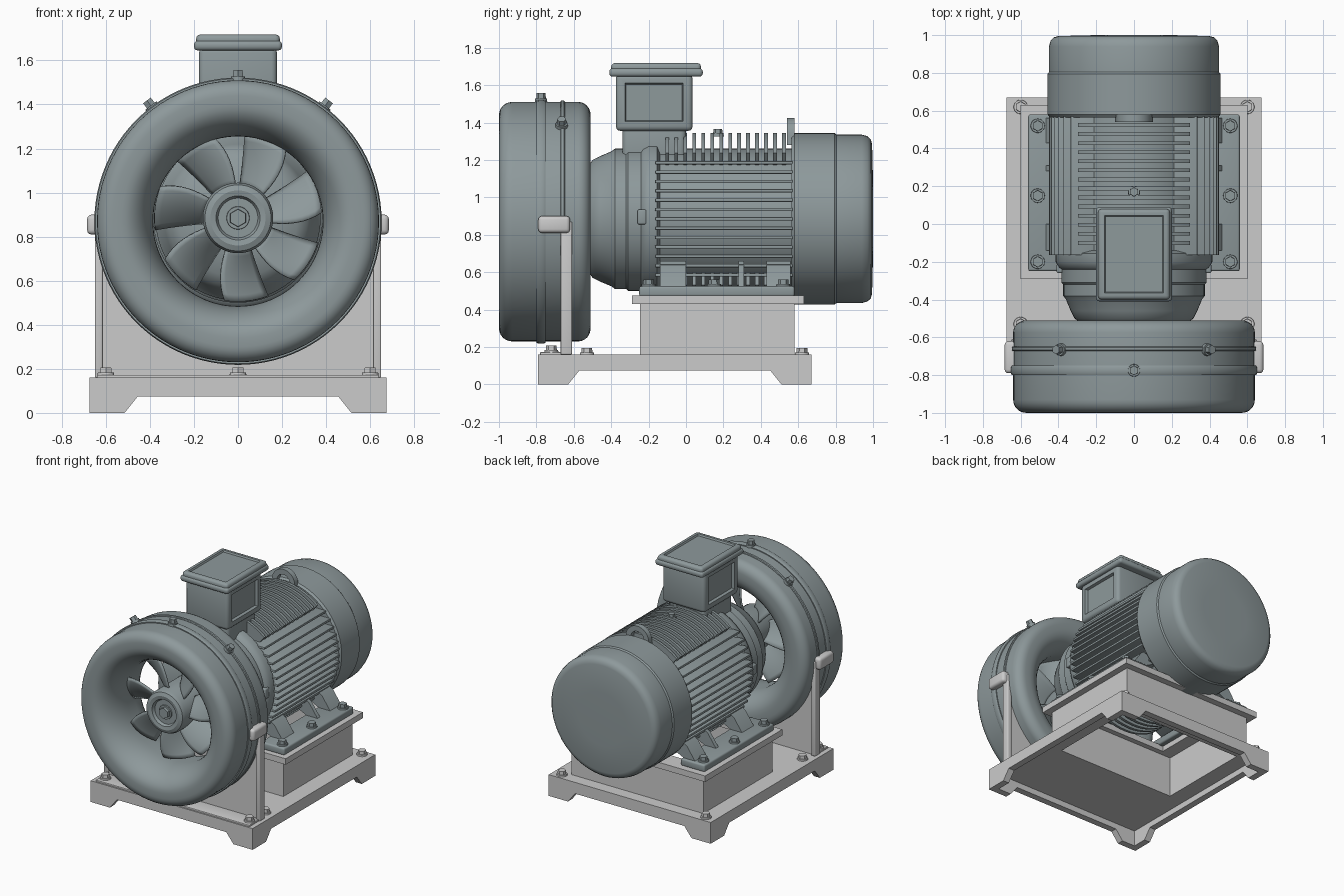
import bpy, bmesh
from math import sin, cos, pi, radians
from mathutils import Vector, Matrix

if "Cube" in bpy.data.objects:
    bpy.data.objects.remove(bpy.data.objects["Cube"])

RZ, MZ = 0.87, 0.885   # axis heights of the fan ring and the motor

paint = bpy.data.materials.new("blue_grey_paint")
paint.diffuse_color = (0.27, 0.32, 0.33, 1)
paint.use_nodes = True
paint.node_tree.nodes["Principled BSDF"].inputs["Base Color"].default_value = paint.diffuse_color


def finish(name, bm, mat=None):
    bmesh.ops.recalc_face_normals(bm, faces=bm.faces)
    me = bpy.data.meshes.new(name)
    bm.to_mesh(me)
    bm.free()
    ob = bpy.data.objects.new(name, me)
    bpy.context.collection.objects.link(ob)
    if mat:
        me.materials.append(mat)
    return ob


def box(name, x0, x1, y0, y1, z0, z1, bevel=0.01, mat=None, recess=(), rim=0.035, depth=0.02):
    bm = bmesh.new()
    bmesh.ops.create_cube(bm, size=1)
    for v in bm.verts:
        v.co = ((x0 + x1) / 2 + v.co.x * (x1 - x0), (y0 + y1) / 2 + v.co.y * (y1 - y0),
                (z0 + z1) / 2 + v.co.z * (z1 - z0))
    if bevel:
        bmesh.ops.bevel(bm, geom=bm.edges[:], offset=bevel, segments=3, profile=0.5, affect='EDGES')
    for d in recess:
        bm.normal_update()
        f = max((f for f in bm.faces if f.normal.dot(Vector(d)) > 0.99), key=lambda f: f.calc_area())
        bmesh.ops.inset_individual(bm, faces=[f], thickness=rim)
        bmesh.ops.inset_individual(bm, faces=[f], thickness=0.008, depth=-depth)
    return finish(name, bm, mat)


def lathe(name, prof, zc, mat=paint, seg=72, loop=False):
    # spin (radius, y) points round a horizontal axis at height zc
    bm = bmesh.new()
    rings = [[bm.verts.new((r * cos(2 * pi * i / seg), y, zc + r * sin(2 * pi * i / seg)))
              for i in range(seg)] for r, y in prof]
    for a, b in zip(rings, rings[1:] + (rings[:1] if loop else [])):
        for i in range(seg):
            j = (i + 1) % seg
            bm.faces.new((a[i], a[j], b[j], b[i]))
    if not loop:
        bm.faces.new(rings[0])
        bm.faces.new(rings[-1])
    return finish(name, bm, mat)


def prism(name, pts, axis, a0, a1, mat=None):
    # extrude an outline: axis 'y' takes (x, z) points, axis 'x' takes (y, z) points
    bm = bmesh.new()
    place = (lambda p, a: (p[0], a, p[1])) if axis == 'y' else (lambda p, a: (a, p[0], p[1]))
    f = bm.faces.new([bm.verts.new(place(p, a0)) for p in pts])
    ext = bmesh.ops.extrude_face_region(bm, geom=[f])
    move = Vector((0, a1 - a0, 0) if axis == 'y' else (a1 - a0, 0, 0))
    bmesh.ops.translate(bm, vec=move, verts=[g for g in ext['geom'] if isinstance(g, bmesh.types.BMVert)])
    return finish(name, bm, mat)


def frame(name, outer, inner, z0, z1, mat=None):
    # rectangular tube; rectangles are (x0, x1, y0, y1)
    bm = bmesh.new()
    loops = []
    for (x0, x1, y0, y1), z in ((outer, z0), (outer, z1), (inner, z1), (inner, z0)):
        loops.append([bm.verts.new(p) for p in ((x0, y0, z), (x1, y0, z), (x1, y1, z), (x0, y1, z))])
    for k in range(4):
        a, b = loops[k], loops[(k + 1) % 4]
        for i in range(4):
            bm.faces.new((a[i], a[(i + 1) % 4], b[(i + 1) % 4], b[i]))
    return finish(name, bm, mat)


def bolt(name, loc, d=(0, 0, 1), r=0.03, h=0.035, mat=None):
    # washer plus hexagon head
    bm = bmesh.new()
    for seg, rad, lo, hi in ((20, r * 1.3, -0.01, h * 0.3), (6, r, 0, h)):
        bmesh.ops.create_cone(bm, cap_ends=True, segments=seg, radius1=rad, radius2=rad * 0.94,
                              depth=hi - lo, matrix=Matrix.Translation((0, 0, (lo + hi) / 2)))
    rot = Vector((0, 0, 1)).rotation_difference(Vector(d)).to_matrix().to_4x4()
    bm.transform(Matrix.Translation(loc) @ rot)
    return finish(name, bm, mat)


def arc(r, a0, a1, n, zc):
    return [(r * cos(radians(a0 + (a1 - a0) * i / n)), zc + r * sin(radians(a0 + (a1 - a0) * i / n)))
            for i in range(n + 1)]


# base tray with corner feet
frame("base_plate", (-0.675, 0.675, -0.79, 0.67), (-0.5, 0.5, -0.2, 0.53), 0.12, 0.16)
def skirt(a, b):
    return [(a, 0), (a + 0.16, 0), (a + 0.22, 0.075), (b - 0.22, 0.075), (b - 0.16, 0), (b, 0), (b, 0.159), (a, 0.159)]
prism("base_front_skirt", skirt(-0.675, 0.675), 'y', -0.79, -0.74)
prism("base_back_skirt", skirt(-0.675, 0.675), 'y', 0.62, 0.67)
for s in (-1, 1):
    prism("base_side_skirt", skirt(-0.79, 0.67), 'x', s * 0.675, s * 0.625)
    for y in (-0.53, 0.62):
        bolt("base_bolt", (s * 0.6, y, 0.16))
for x in (-0.6, 0, 0.6):
    bolt("support_bolt", (x, -0.72, 0.172))

# pedestal, open top and bottom
frame("pedestal", (-0.55, 0.55, -0.245, 0.58), (-0.5, 0.5, -0.2, 0.53), 0.15, 0.44)
frame("pedestal_flange", (-0.6, 0.6, -0.29, 0.63), (-0.4, 0.4, -0.16, 0.49), 0.43, 0.475)

# fan ring support: plate with round cut-out, side strips, lugs
prism("support_plate", [(-0.64, 0.16), (0.64, 0.16), (0.64, 0.86)] + arc(0.6, -2, -178, 32, RZ) + [(-0.64, 0.86)],
      'y', -0.655, -0.63)
box("support_foot", -0.64, 0.64, -0.78, -0.63, 0.155, 0.172, 0.004)
for s in (-1, 1):
    x = sorted((s * 0.615, s * 0.65))
    box("support_strip", *x, -0.67, -0.61, 0.16, 0.87, 0.006)
    x = sorted((s * 0.58, s * 0.685))
    box("ring_lug", *x, -0.79, -0.62, 0.81, 0.9, 0.02)

# fan ring: rounded outside, bell mouth inside
prof = [(0.57 + 0.07 * sin(t), -0.93 - 0.07 * cos(t)) for t in [pi / 2 * i / 6 for i in range(7)]]
prof += [(0.57 + 0.07 * cos(t), -0.575 + 0.065 * sin(t)) for t in [pi / 2 * i / 6 for i in range(7)]]
prof += [(0.53 - 0.145 * sin(t), -0.68 + 0.17 * cos(t)) for t in [pi / 2 * i / 8 for i in range(9)]]
prof += [(0.53 - 0.145 * cos(t), -0.77 - 0.23 * sin(t)) for t in [pi / 2 * i / 10 for i in range(11)]]
lathe("fan_ring", prof, RZ, seg=96, loop=True)
for y, w, r in ((-0.775, 0.025, 0.652), (-0.66, 0.012, 0.648)):
    lathe("ring_rib", [(0.6, y - w), (r - 0.005, y - w), (r, y - w * 0.6), (r, y + w * 0.6), (r - 0.005, y + w), (0.6, y + w)],
          RZ, seg=96, loop=True)
for a, y in ((90, -0.775), (53, -0.665), (127, -0.665)):
    d = Vector((cos(radians(a)), 0, sin(radians(a))))
    bolt("ring_bolt", Vector((0, y, RZ)) + d * 0.645, d, 0.026, 0.042, paint)

# fan: hub, nut and seven twisted blades
lathe("fan_hub", [(0.09, -0.86), (0.1, -0.88), (0.125, -0.885), (0.15, -0.875), (0.16, -0.85), (0.16, -0.5)], MZ)
bolt("hub_nut", (0, -0.86, MZ), (0, -1, 0), 0.042, 0.03, paint)
for k in range(7):
    bm = bmesh.new()
    rows = []
    for i in range(9):
        r = 0.145 + 0.235 * i / 8
        w = 0.055 + 0.045 * sin(pi / 2 * i / 8)
        pitch = 0.95 - 0.45 * i / 8
        row = []
        for j in range(9):
            s = j / 4 - 1
            a = -pi / 2 + 2 * pi * k / 7 + s * w / r + 0.1 * (i / 8) ** 2
            row.append(bm.verts.new((r * cos(a), -0.77 + s * w * pitch + 0.02 * s * s, MZ + r * sin(a))))
        rows.append(row)
    for a, b in zip(rows, rows[1:]):
        for j in range(8):
            bm.faces.new((a[j], a[j + 1], b[j + 1], b[j]))
    m = finish("fan_blade", bm, paint).modifiers.new("thickness", 'SOLIDIFY')
    m.thickness, m.offset = 0.012, 0

# motor: drive-end bell, core, rear cowl
lathe("motor_bell", [(0.16, -0.56), (0.27, -0.53), (0.315, -0.5), (0.335, -0.46), (0.36, -0.4), (0.375, -0.38), (0.375, -0.32),
                     (0.385, -0.31), (0.385, -0.24), (0.4, -0.23), (0.415, -0.2), (0.415, -0.155), (0.38, -0.14)], MZ)
lathe("motor_core", [(0.375, -0.18), (0.375, 0.6)], MZ)
lathe("rear_cowl", [(0.36, 0.565), (0.445, 0.565), (0.458, 0.58), (0.458, 0.795), (0.45, 0.805), (0.45, 0.94),
                    (0.442, 0.97), (0.425, 0.988), (0.4, 0.995), (0.2, 1.0)], MZ)

# cooling fins: lengthwise on the sides, crosswise on top and bottom
for s in (-1, 1):
    for i in range(13):
        dz = -0.3 + 0.05 * i
        x = sorted((s * 0.15, s * (0.45 ** 2 - dz * dz) ** 0.5))
        box("side_fin", *x, -0.165, 0.57, MZ + dz - 0.009, MZ + dz + 0.009, 0.004, paint)
    for i in range(14):
        y = -0.1 + 0.048 * i
        prism("cross_fin", arc(0.46, s * 50, s * 130, 14, MZ) + arc(0.35, s * 130, s * 50, 14, MZ),
              'y', y - 0.01, y + 0.01, paint)
    box("side_plug", *sorted((s * 0.36, s * 0.41)), -0.26, -0.21, MZ - 0.03, MZ + 0.05, 0.01, paint)

# motor feet with gussets
for s in (-1, 1):
    box("motor_foot", *sorted((s * 0.36, s * 0.56)), -0.25, 0.58, 0.47, 0.525, 0.012, paint)
    for y0, y1 in ((-0.14, 0.0), (0.28, 0.31), (0.43, 0.56)):
        prism("foot_gusset", [(s * 0.22, 0.6), (s * 0.34, 0.66), (s * 0.4, 0.62), (s * 0.47, 0.52), (s * 0.38, 0.52)],
              'y', y0, y1, paint)
    for y in (-0.2, 0.15, 0.52):
        bolt("foot_bolt", (s * 0.51, y, 0.525), r=0.03, mat=paint)

# terminal box with neck and overhanging lid
box("terminal_neck", -0.15, 0.15, -0.34, 0.0, 1.15, 1.4, 0.03, paint)
box("terminal_box", -0.177, 0.177, -0.375, 0.035, 1.355, 1.66, 0.025, paint, recess=((1, 0, 0), (-1, 0, 0)))
box("terminal_lid_rim", -0.2, 0.2, -0.41, 0.09, 1.645, 1.69, 0.018, paint)
box("terminal_lid", -0.19, 0.19, -0.4, 0.08, 1.66, 1.718, 0.02, paint, recess=((0, 0, 1),), rim=0.02, depth=0.012)
bolt("eye_plug", (0, 0.17, MZ + 0.45), r=0.025, h=0.03, mat=paint)

# lifting loop ahead of the cowl
prism("lifting_loop", [(0.1, 1.28)] + arc(0.095, 0, 180, 16, 1.33) + [(-0.1, 1.28), (-0.06, 1.28)]
      + arc(0.055, 180, 0, 16, 1.33) + [(0.06, 1.28)], 'y', 0.54, 0.58, paint)

# smooth shading with crisp edges
bpy.ops.object.select_all(action='SELECT')
bpy.context.view_layer.objects.active = bpy.context.selected_objects[0]
bpy.ops.object.shade_smooth_by_angle(angle=radians(32))
